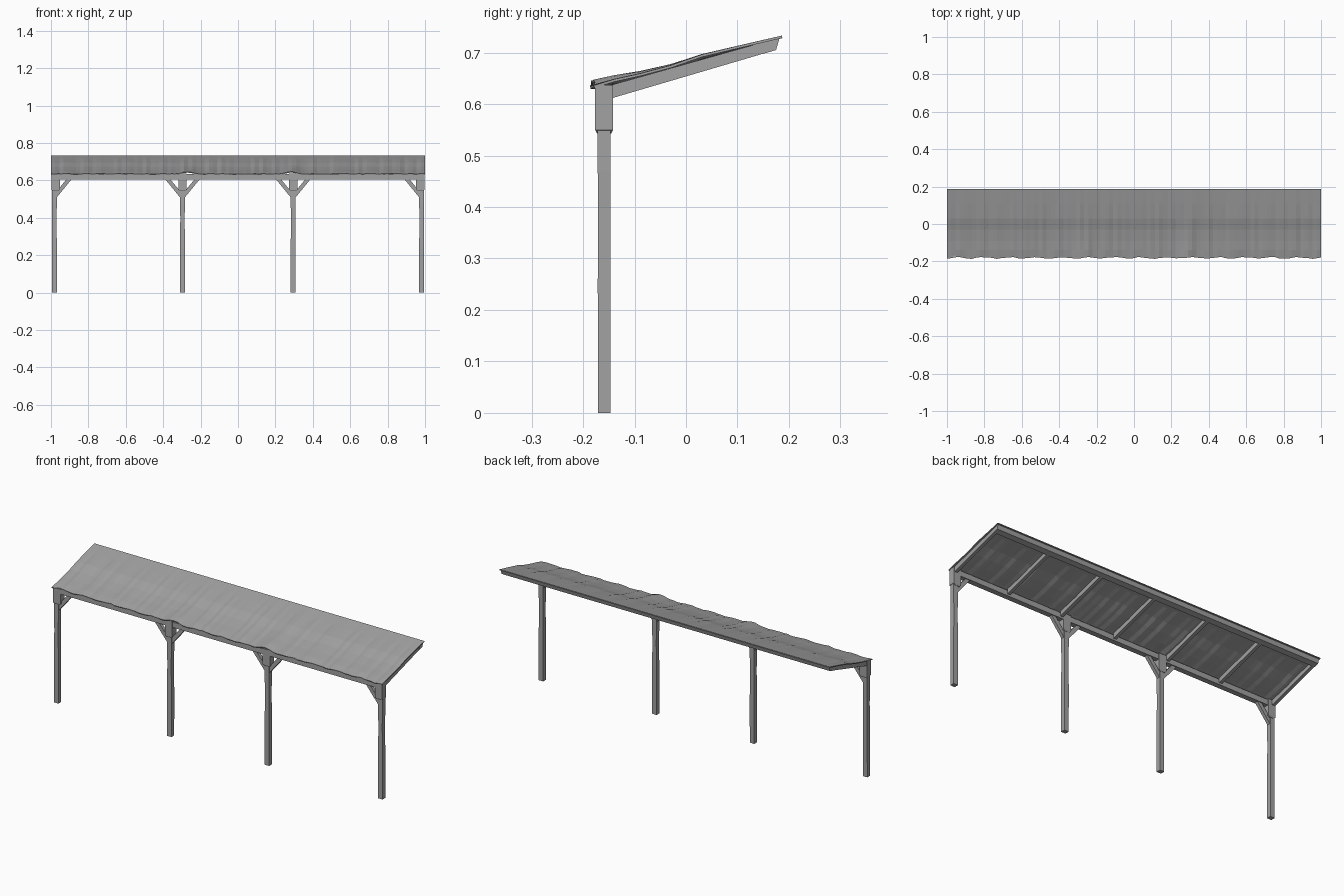
import bpy, bmesh, math, random
from mathutils import Vector

random.seed(4)
cube = bpy.data.objects.get("Cube")
if cube:
    bpy.data.objects.remove(cube, do_unlink=True)

grey = bpy.data.materials.new("weathered_grey")
grey.use_nodes = True
colour = (0.36, 0.36, 0.36, 1)
grey.diffuse_color = colour
grey.node_tree.nodes["Principled BSDF"].inputs["Base Color"].default_value = colour


def finish(name, bm):
    bmesh.ops.recalc_face_normals(bm, faces=bm.faces)
    mesh = bpy.data.meshes.new(name)
    bm.to_mesh(mesh)
    bm.free()
    mesh.materials.append(grey)
    obj = bpy.data.objects.new(name, mesh)
    bpy.context.collection.objects.link(obj)
    return obj


def prism(name, outline, start, depth):
    """Extrude a closed outline from its plane by the depth vector."""
    bm = bmesh.new()
    face = bm.faces.new([bm.verts.new(Vector(p) + Vector(start)) for p in outline])
    moved = bmesh.ops.extrude_face_region(bm, geom=[face])["geom"]
    bmesh.ops.translate(bm, vec=depth, verts=[v for v in moved if isinstance(v, bmesh.types.BMVert)])
    return finish(name, bm)


def box(name, x0, x1, y0, y1, z0, z1):
    return prism(name, [(x0, y0, z0), (x1, y0, z0), (x1, y1, z0), (x0, y1, z0)],
                 (0, 0, 0), (0, 0, z1 - z0))


def loft(name, cx, cy, rings):
    """Stack of rectangles given as (half x, half y, z)."""
    bm = bmesh.new()
    loops = [[bm.verts.new((cx + sx * hx, cy + sy * hy, z))
              for sx, sy in ((-1, -1), (1, -1), (1, 1), (-1, 1))] for hx, hy, z in rings]
    for a, b in zip(loops, loops[1:]):
        for i in range(4):
            j = (i + 1) % 4
            bm.faces.new((a[i], a[j], b[j], b[i]))
    bm.faces.new(loops[0])
    bm.faces.new(loops[-1])
    return finish(name, bm)


# Posts with chamfered head blocks
POST_Y = -0.159
for label, x, cap_x in (("end_right", -0.982, -0.975), ("mid_right", -0.297, -0.297),
                        ("mid_left", 0.295, 0.295), ("end_left", 0.982, 0.975)):
    w = 0.0135
    loft("post_" + label, x, POST_Y,
         [(w, 0.012, 0), (w, 0.0125, 0.25), (w * 0.85, 0.012, 0.4),
          (w, 0.0125, 0.47), (w, 0.0125, 0.56)])
    loft("post_head_" + label, cap_x, POST_Y,
         [(0.015, 0.014, 0.543), (0.022, 0.0175, 0.55), (0.022, 0.0175, 0.637)])
    # Diagonal braces reach inward from end posts and both ways from middle posts
    for side in (-1, 1):
        if abs(x) > 0.9 and side * x > 0:
            continue
        outline = [(side * 0.008, 0, 0.503), (side * 0.093, 0, 0.607),
                   (side * 0.066, 0, 0.607), (side * 0.008, 0, 0.537)]
        prism("brace_" + label + ("_a" if side < 0 else "_b"), outline,
              (x, POST_Y - 0.009, 0), (0, 0.018, 0))

# Beams along the low and high edges
box("front_beam", -0.995, 0.995, -0.174, -0.145, 0.604, 0.633)
prism("back_beam", [(0, 0.148, 0.697), (0, 0.175, 0.705), (0, 0.182, 0.729), (0, 0.148, 0.72)],
      (-0.995, 0, 0), (1.99, 0, 0))

# Sloping rafters
for i in range(7):
    x = -0.985 + i * 1.97 / 6
    prism("rafter_%d" % (i + 1),
          [(0, -0.142, 0.612), (0, 0.174, 0.705), (0, 0.181, 0.729), (0, -0.142, 0.638)],
          (x - 0.009, 0, 0), (0.018, 0, 0))

# Roof covering: uneven strips, wavy at the low edge and lifted over the middle posts
PROFILE = [(-0.181, 0.635), (-0.14, 0.645), (-0.09, 0.656), (-0.03, 0.672),
           (0.03, 0.693), (0.11, 0.714), (0.186, 0.733)]
COLS = 90
bm = bmesh.new()
grid = []
for i in range(COLS + 1):
    x = -1 + 2 * i / COLS
    lift = random.uniform(-0.002, 0.004)
    jag = 0.004 * math.sin(x * 45) + random.uniform(-0.002, 0.002)
    peak = sum(math.exp(-((x - c) / 0.035) ** 2) for c in (-0.27, 0.28))
    column = []
    for k, (y, z) in enumerate(PROFILE):
        low = max(0, 1 - k / 4)
        mid = 1 if 0 < k < 5 else 0.4
        z += lift * mid * (k < 6) + 0.012 * peak * low
        column.append(bm.verts.new((x, y + (jag if k == 0 else 0), z)))
    grid.append(column)
for a, b in zip(grid, grid[1:]):
    for k in range(len(PROFILE) - 1):
        bm.faces.new((a[k], b[k], b[k + 1], a[k + 1]))
roof = finish("roof_covering", bm)
if roof.data.polygons[0].normal.z < 0:
    roof.data.flip_normals()
solid = roof.modifiers.new("thickness", "SOLIDIFY")
solid.thickness = 0.005
solid.offset = -1
